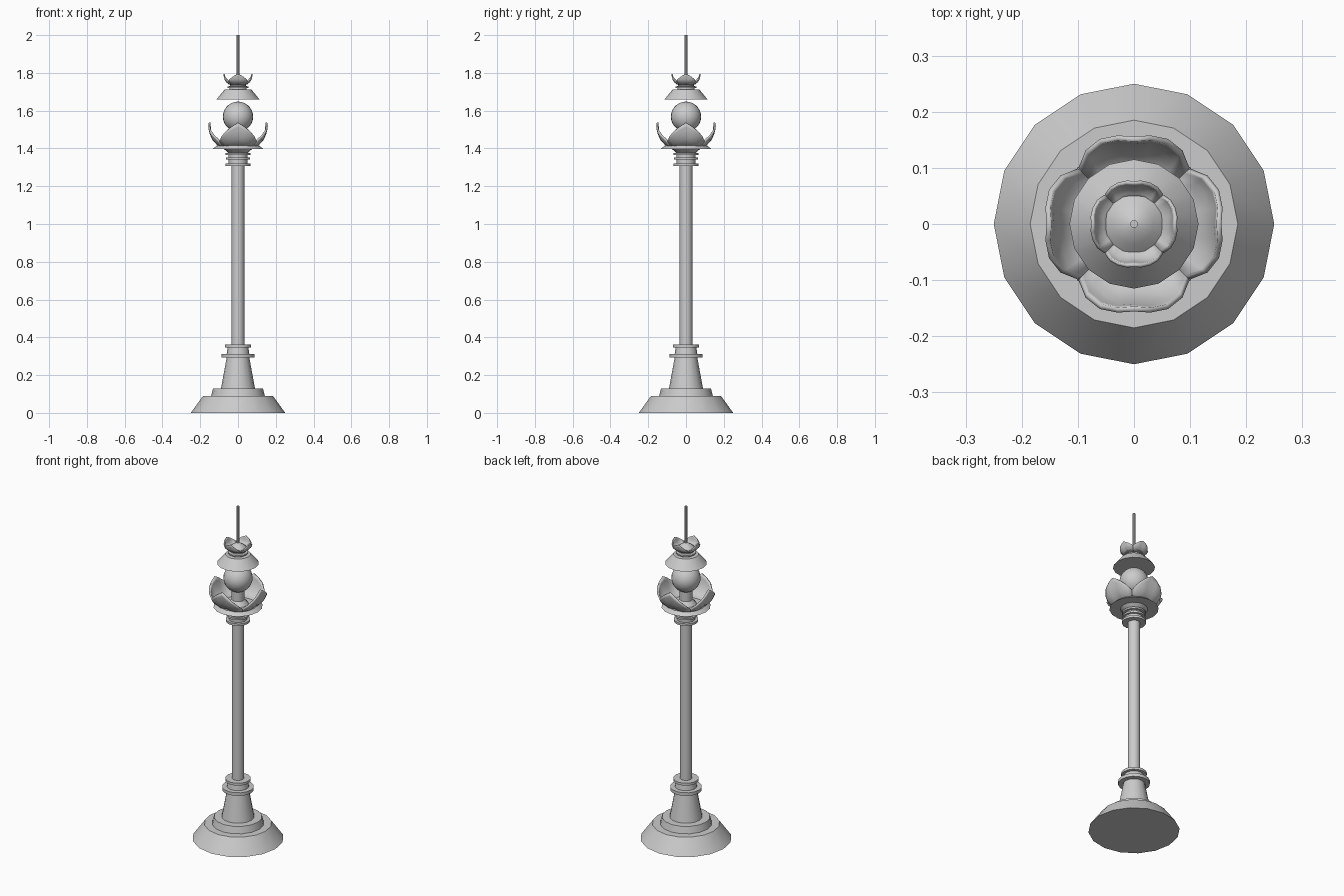
import bpy, bmesh
from math import sin, cos, pi

if "Cube" in bpy.data.objects:
    bpy.data.objects.remove(bpy.data.objects["Cube"])


def finish(name, bm, angle=0.6):
    bmesh.ops.recalc_face_normals(bm, faces=bm.faces)
    me = bpy.data.meshes.new(name)
    bm.to_mesh(me)
    bm.free()
    ob = bpy.data.objects.new(name, me)
    bpy.context.collection.objects.link(ob)
    bpy.ops.object.select_all(action='DESELECT')
    ob.select_set(True)
    bpy.context.view_layer.objects.active = ob
    bpy.ops.object.shade_smooth_by_angle(angle=angle)
    return ob


def lathe(name, profile, n=16):
    """Closed turned part from (radius, z) points."""
    bm = bmesh.new()
    rings = [[bm.verts.new((r * cos(2 * pi * i / n), r * sin(2 * pi * i / n), z))
              for i in range(n)] for r, z in profile]
    for a, b in zip(rings, rings[1:]):
        for i in range(n):
            j = (i + 1) % n
            bm.faces.new((a[i], a[j], b[j], b[i]))
    bm.faces.new(rings[0])
    bm.faces.new(rings[-1])
    return finish(name, bm)


def petals(name, curve, tip, dip, thick):
    """Four cupped petals; curve lists (radius, z) from base to tip."""
    def radius(z):
        for (r0, z0), (r1, z1) in zip(curve, curve[1:]):
            if z <= z1:
                return r0 + (r1 - r0) * (z - z0) / (z1 - z0)
        return curve[-1][0]
    cols, rows, base = 8, 6, curve[0][1]
    for k in range(4):
        bm = bmesh.new()
        grid = []
        for i in range(cols + 1):
            t = 2 * i / cols - 1
            a = k * pi / 2 + t * pi / 4
            rim = tip - (tip - dip) * abs(t) ** 1.2
            col = []
            for j in range(rows + 1):
                z = base + (rim - base) * j / rows
                r = radius(z) * (1 + 0.13 * sin(abs(t) * pi / 2))
                col.append(bm.verts.new((r * cos(a), r * sin(a), z)))
            grid.append(col)
        for i in range(cols):
            for j in range(rows):
                bm.faces.new((grid[i][j], grid[i + 1][j],
                              grid[i + 1][j + 1], grid[i][j + 1]))
        ob = finish(f"{name}_{k + 1}", bm)
        mod = ob.modifiers.new("thickness", 'SOLIDIFY')
        mod.thickness = thick
        mod.offset = -1


# Stepped foot and tapered pedestal
lathe("base", [(.25, 0), (.185, .09)])
lathe("base_step", [(.142, .09), (.132, .13)])
lathe("pedestal", [(.09, .13), (.06, .292)])
lathe("lower_collar", [(.087, .293), (.087, .312), (.06, .312), (.055, .345),
                       (.07, .347), (.07, .362)])

# Post and upper collar
lathe("post", [(.034, .36), (.034, 1.31)])
lathe("upper_collar", [(.066, 1.308), (.066, 1.321), (.05, 1.321), (.05, 1.341),
                       (.063, 1.341), (.063, 1.352), (.05, 1.352), (.05, 1.365),
                       (.065, 1.365), (.065, 1.375), (.052, 1.378), (.075, 1.397)])
lathe("lamp_plate", [(.135, 1.397), (.112, 1.415)])

# Lamp globe in its flower cup
petals("cup_petal", [(.07, 1.41), (.10, 1.422), (.125, 1.45), (.141, 1.49),
                     (.147, 1.537)], 1.537, 1.442, .009)
bm = bmesh.new()
bmesh.ops.create_uvsphere(bm, u_segments=24, v_segments=14, radius=.08)
bmesh.ops.translate(bm, verts=bm.verts, vec=(0, 0, 1.568))
finish("globe", bm)
lathe("globe_holder", [(.06, 1.412), (.035, 1.44), (.035, 1.50)])

# Shade, crown and spire
lathe("shade", [(.115, 1.658), (.07, 1.713)])
lathe("crown_collar", [(.045, 1.713), (.045, 1.72), (.056, 1.72), (.056, 1.728),
                       (.042, 1.73), (.042, 1.737), (.052, 1.74), (.052, 1.748),
                       (.035, 1.763), (.008, 1.78)])
petals("crown_petal", [(.038, 1.743), (.052, 1.75), (.063, 1.762), (.071, 1.795)],
       1.795, 1.76, .006)
lathe("spire", [(.007, 1.76), (.007, 2.0)], 10)
